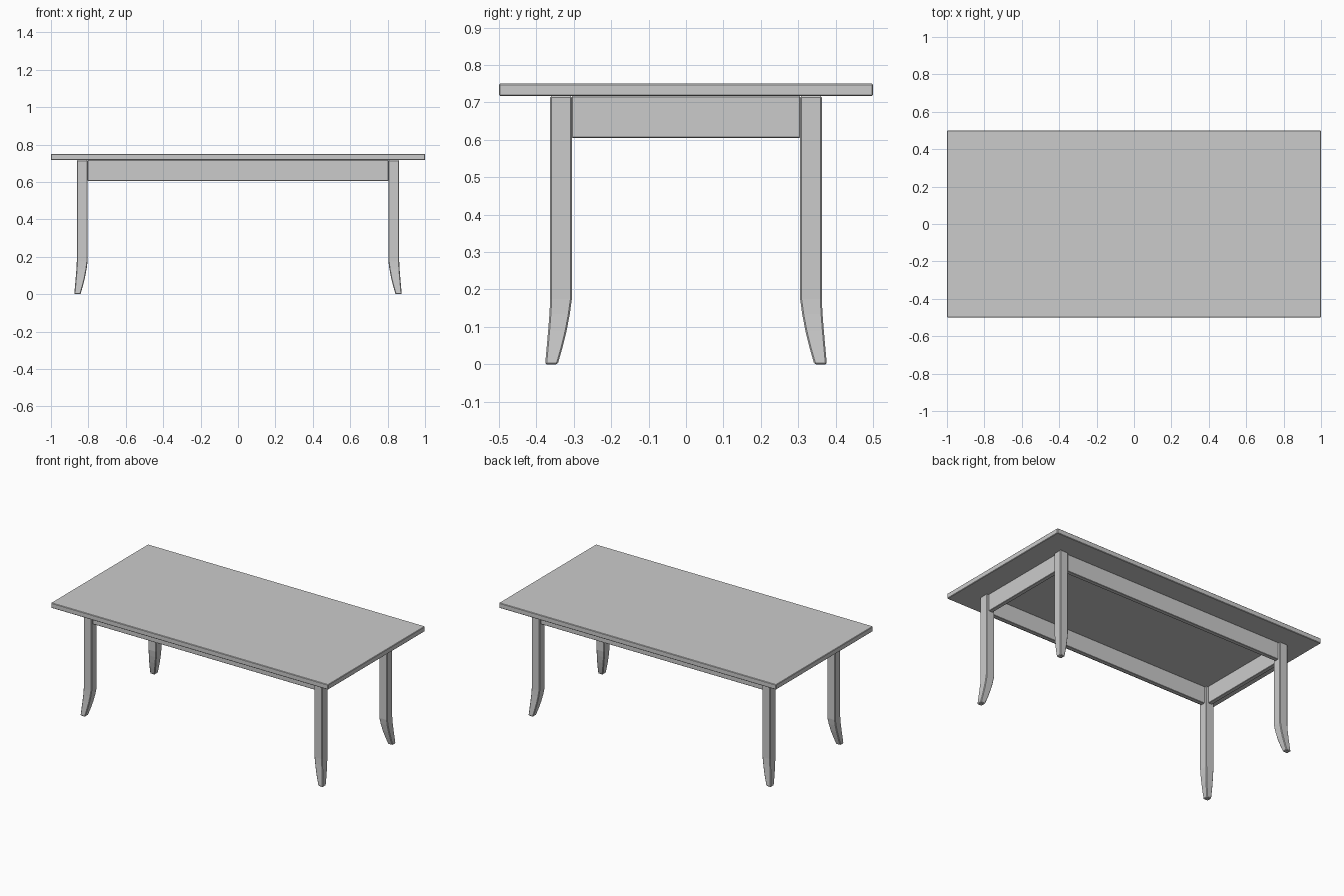
import bpy
import bmesh

cube = bpy.data.objects.get("Cube")
if cube:
    bpy.data.objects.remove(cube, do_unlink=True)

grey = bpy.data.materials.new("plain grey")
grey.use_nodes = True
COLOUR = (0.6, 0.6, 0.6, 1)
grey.diffuse_color = COLOUR
grey.node_tree.nodes["Principled BSDF"].inputs["Base Color"].default_value = COLOUR

TOP, UNDER, APRON_LOW = 0.75, 0.717, 0.605
LEG_X, LEG_Y = 0.833, 0.334      # leg centres


def finish(name, bm, bevel):
    """Turn a bmesh into a flat-shaded object with softened edges."""
    bmesh.ops.recalc_face_normals(bm, faces=bm.faces)
    mesh = bpy.data.meshes.new(name)
    bm.to_mesh(mesh)
    bm.free()
    mesh.materials.append(grey)
    obj = bpy.data.objects.new(name, mesh)
    bpy.context.collection.objects.link(obj)
    mod = obj.modifiers.new("soft edges", 'BEVEL')
    mod.width = bevel
    mod.segments = 1
    mod.limit_method = 'ANGLE'
    mod.angle_limit = 0.9
    return obj


def box(name, x, y, z, bevel=0.002):
    """Box from (low, high) pairs along each axis."""
    bm = bmesh.new()
    bmesh.ops.create_cube(bm, size=1)
    for v in bm.verts:
        v.co = [r[0] if c < 0 else r[1] for c, r in zip(v.co, (x, y, z))]
    return finish(name, bm, bevel)


# Leg sections: height, inner offset, outer offset from the leg centre
LEG = [(UNDER, -0.029, 0.029), (0.175, -0.029, 0.029), (0.135, -0.0235, 0.031),
       (0.09, -0.015, 0.0345), (0.045, -0.004, 0.0385), (0.0, 0.009, 0.0425)]


def leg(name, sx, sy):
    """Square leg whose foot tapers and sweeps out along the diagonal."""
    bm = bmesh.new()
    rings = []
    for z, a, b in LEG:
        rings.append([bm.verts.new((sx * (LEG_X + u), sy * (LEG_Y + v), z))
                      for u, v in ((a, a), (b, a), (b, b), (a, b))])
    for r, s in zip(rings, rings[1:]):
        for i in range(4):
            j = (i + 1) % 4
            bm.faces.new((r[i], r[j], s[j], s[i]))
    bm.faces.new(rings[0])
    bm.faces.new(rings[-1])
    return finish(name, bm, 0.004)


# Table top
box("table_top", (-1, 1), (-0.5, 0.5), (UNDER, TOP), 0.003)

# Four legs
for side, sx in (("right", -1), ("left", 1)):
    for end, sy in (("front", -1), ("back", 1)):
        leg(f"{end}_{side}_leg", sx, sy)

# Aprons centred on the legs
HALF = 0.014
for name, s in (("front", -1), ("back", 1)):
    box(f"{name}_apron", (-0.804, 0.804),
        (s * LEG_Y - HALF, s * LEG_Y + HALF), (APRON_LOW, UNDER))
for name, s in (("right", -1), ("left", 1)):
    box(f"{name}_apron", (s * LEG_X - HALF, s * LEG_X + HALF),
        (-0.305, 0.305), (APRON_LOW, UNDER))
